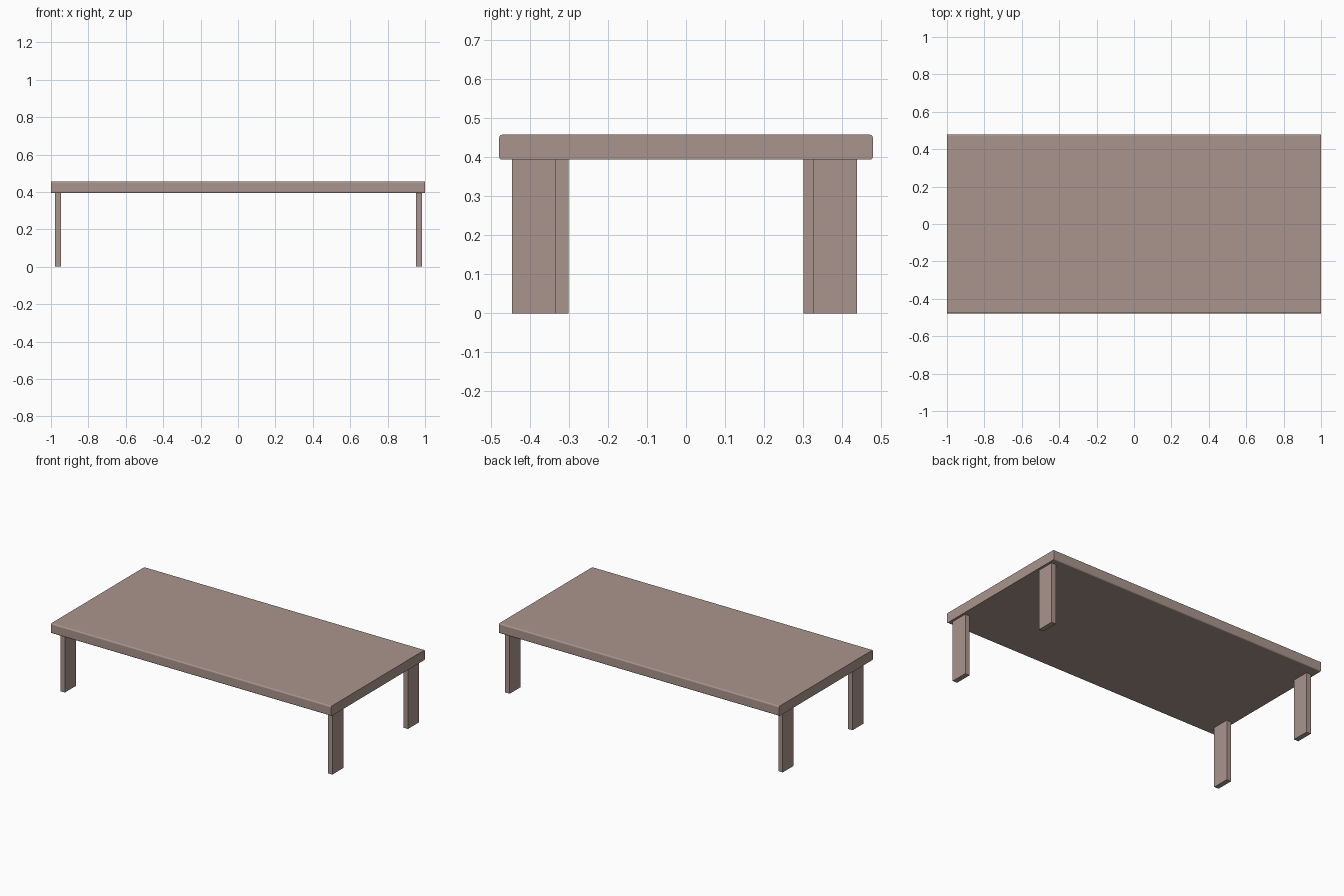
import bpy

if "Cube" in bpy.data.objects:
    bpy.data.objects.remove(bpy.data.objects["Cube"])

# One flat wood colour
wood = bpy.data.materials.new("taupe wood")
wood.diffuse_color = (0.40, 0.30, 0.265, 1)
wood.use_nodes = True
wood.node_tree.nodes["Principled BSDF"].inputs["Base Color"].default_value = wood.diffuse_color


def box(name, x0, x1, y0, y1, z0, z1):
    bpy.ops.mesh.primitive_cube_add(size=1)
    ob = bpy.context.object
    ob.name = name
    for v in ob.data.vertices:
        v.co.x = x0 if v.co.x < 0 else x1
        v.co.y = y0 if v.co.y < 0 else y1
        v.co.z = z0 if v.co.z < 0 else z1
    ob.data.materials.append(wood)
    return ob


# Tabletop, rounded only along the two long sides
top = box("tabletop", -1, 1, -0.478, 0.478, 0.393, 0.457)
weights = top.data.attributes.new("bevel_weight_edge", 'FLOAT', 'EDGE')
for e in top.data.edges:
    a, b = (top.data.vertices[i].co for i in e.vertices)
    weights.data[e.index].value = 1.0 if abs(a.x - b.x) > 1 else 0.0
bevel = top.modifiers.new("rounded long edges", 'BEVEL')
bevel.limit_method = 'WEIGHT'
bevel.width = 0.008
bevel.segments = 3

# Plank legs: the left pair stands slightly closer together than the right pair
LEG_W, LEG_T = 0.112, 0.032
for name, x, y in (("left_front_leg", -0.979, -0.412),
                   ("left_back_leg", -0.979, 0.300),
                   ("right_front_leg", 0.953, -0.445),
                   ("right_back_leg", 0.953, 0.325)):
    box(name, x, x + LEG_T, y, y + LEG_W, 0, 0.394)
